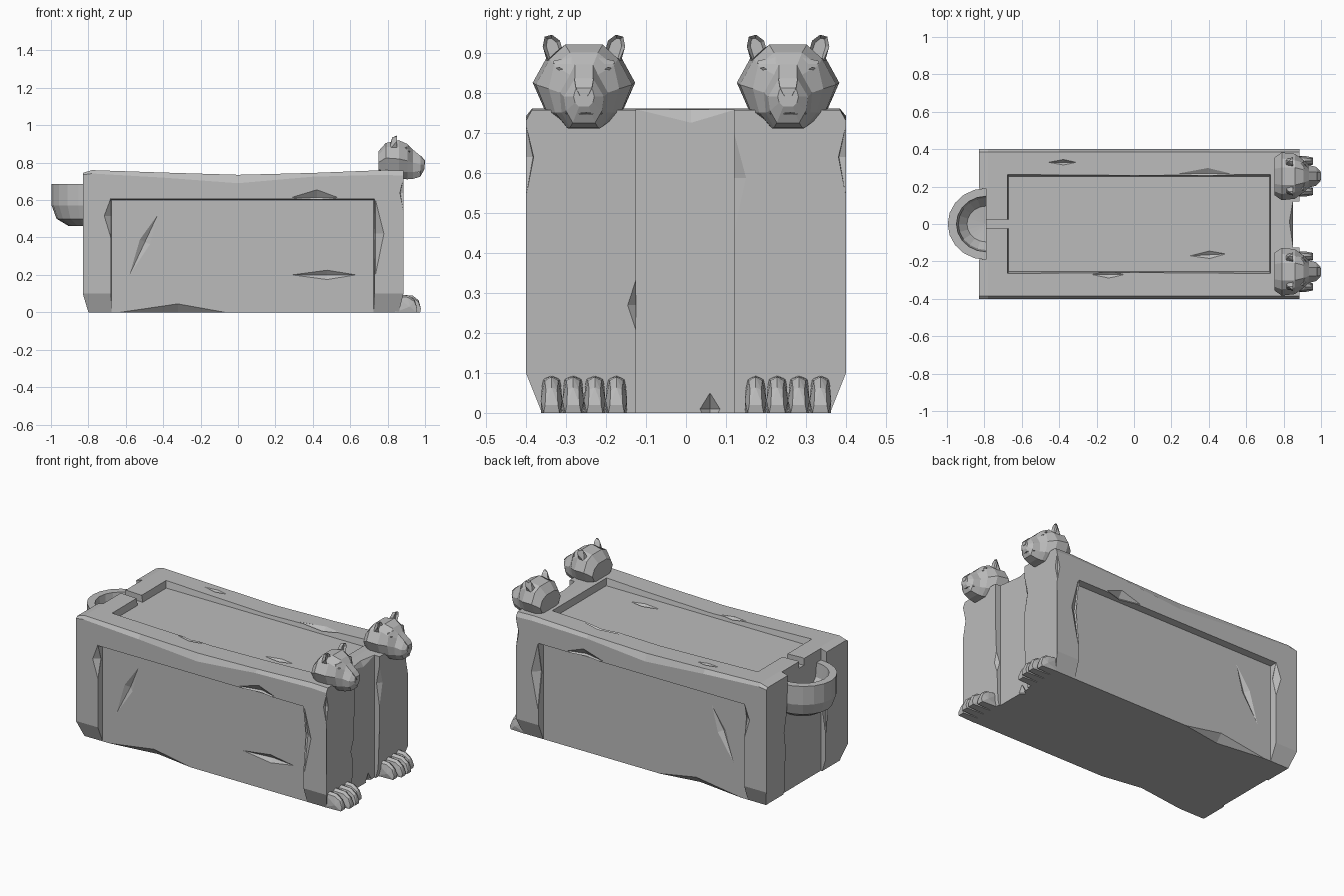
import bpy, bmesh
from math import pi
from mathutils import Vector, Matrix

cube = bpy.data.objects.get("Cube")
if cube:
    bpy.data.objects.remove(cube, do_unlink=True)

stone = bpy.data.materials.new("grey_stone")
stone.use_nodes = True
GREY = (0.5, 0.5, 0.5, 1)
stone.diffuse_color = GREY
stone.node_tree.nodes["Principled BSDF"].inputs["Base Color"].default_value = GREY


def finish(bm, name):
    """Turn a bmesh into a flat-shaded stone object."""
    bmesh.ops.recalc_face_normals(bm, faces=bm.faces[:])
    mesh = bpy.data.meshes.new(name)
    bm.to_mesh(mesh)
    bm.free()
    obj = bpy.data.objects.new(name, mesh)
    mesh.materials.append(stone)
    bpy.context.collection.objects.link(obj)
    return obj


def add_hull(bm, points):
    """Convex solid around points, with flat regions merged."""
    part = bmesh.new()
    for p in points:
        part.verts.new(p)
    bmesh.ops.convex_hull(part, input=part.verts[:])
    bmesh.ops.dissolve_limit(part, angle_limit=0.01, verts=part.verts[:], edges=part.edges[:])
    bmesh.ops.recalc_face_normals(part, faces=part.faces[:])
    temp = bpy.data.meshes.new("temp")
    part.to_mesh(temp)
    part.free()
    bm.from_mesh(temp)
    bpy.data.meshes.remove(temp)


def add_loft(bm, rings):
    """Skin closed rings of points and cap both ends."""
    loops = [[bm.verts.new(p) for p in ring] for ring in rings]
    for a, b in zip(loops, loops[1:]):
        for i in range(len(a)):
            j = (i + 1) % len(a)
            bm.faces.new((a[i], a[j], b[j], b[i]))
    bm.faces.new(loops[0])
    bm.faces.new(loops[-1])


def carve(target, points):
    """Subtract the hull of points from the target."""
    bm = bmesh.new()
    add_hull(bm, points)
    cutter = finish(bm, "cutter")
    cutter.hide_render = True
    mod = target.modifiers.new("carve", 'BOOLEAN')
    mod.operation = 'DIFFERENCE'
    mod.solver = 'EXACT'
    mod.object = cutter
    bpy.context.view_layer.objects.active = target
    bpy.ops.object.modifier_apply(modifier=mod.name)
    bpy.data.objects.remove(cutter, do_unlink=True)


def box(x0, x1, y0, y1, z0, z1):
    return [(x, y, z) for x in (x0, x1) for y in (y0, y1) for z in (z0, z1)]


def chip(target, start, end, normal, width, depth):
    """Spindle-shaped nick running from start to end."""
    a, b, n = Vector(start), Vector(end), Vector(normal).normalized()
    side = (b - a).cross(n).normalized() * width / 2
    mid = a.lerp(b, 0.55)
    carve(target, [a, b, mid + side, mid - side, mid - n * depth, mid + n * depth])


# Block with a sagging, worn top and tapered foot
bm = bmesh.new()
rings = []
for x, top, edge, foot in [(-.83, .745, .735, .03), (-.78, .76, .742, 0), (-.4, .747, .72, 0),
                           (0, .735, .69, 0), (.4, .745, .725, 0), (.78, .76, .735, 0),
                           (.885, .757, .73, -.025)]:
    half = [(.36, 0), (.4, .1), (.4, edge), (.385, top)]
    outline = half + [(-y, z) for y, z in reversed(half)]
    rings.append([(x + (foot if z == 0 else 0), y, z) for y, z in outline])
add_loft(bm, rings)
block = finish(bm, "stone_block")

# Recessed side panels
for s in (-1, 1):
    carve(block, box(-.675, .725, s * .36, s * .37, -.2, .6) + box(-.685, .735, s * .45, s * .46, -.2, .615))

# Recessed ends, top tray and drain channel
carve(block, box(.85, 1, -.125, .12, -.1, 1))
carve(block, box(-1, -.79, -.19, .19, -.1, 1))
carve(block, box(-.67, .725, -.255, .255, .715, .72) + box(-.685, .735, -.275, .275, .8, .82))
carve(block, box(-.9, -.6, -.025, .025, .715, .9))

# Nicks shared by both long sides
for s in (-1, 1):
    n = (0, s, 0)
    chip(block, (-.58, s * .36, .2), (-.43, s * .36, .52), n, .06, .02)
    chip(block, (.29, s * .4, .615), (.53, s * .4, .615), n, .08, .03)
    chip(block, (-.63, s * .36, 0), (-.07, s * .36, 0), n, .09, .04)
    chip(block, (-.68, s * .4, .4), (-.68, s * .4, .61), n, .07, .03)
    chip(block, (.735, s * .4, .2), (.735, s * .4, .6), n, .09, .035)
    chip(block, (.885, s * .4, .54), (.885, s * .4, .72), (1, s, 0), .06, .025)
chip(block, (.29, -.36, .2), (.63, -.36, .2), (0, -1, 0), .05, .02)

# Nicks in the top and ends
up, right = (0, 0, 1), (1, 0, 0)
chip(block, (-.46, .33, .75), (-.31, .33, .744), up, .03, .02)
chip(block, (.23, .27, .74), (.53, .27, .748), up, .06, .02)
chip(block, (.3, -.17, .715), (.49, -.16, .715), up, .04, .015)
chip(block, (-.24, -.27, .74), (-.05, -.27, .737), up, .04, .015)
chip(block, (.85, -.13, .76), (.85, .13, .76), right, .07, .02)
chip(block, (.885, -.125, .17), (.885, -.125, .35), right, .06, .03)
chip(block, (.885, .12, .45), (.885, .12, .7), right, .06, .02)
chip(block, (.85, .06, -.04), (.85, .06, .05), right, .05, .03)
for s in (-1, 1):
    chip(block, (-.83, s * .19, .2), (-.83, s * .19, .55), (-1, 0, 0), .06, .03)

# Half-round basin on the end
bm = bmesh.new()
profile = [(0, .46), (.11, .46), (.175, .5), (.2, .57), (.2, .685),
           (.155, .685), (.145, .6), (.1, .55), (0, .54)]
verts = [bm.verts.new((0, r, z)) for r, z in profile]
edges = [bm.edges.new(pair) for pair in zip(verts, verts[1:])]
bmesh.ops.spin(bm, geom=verts + edges, cent=(0, 0, 0), axis=(0, 0, 1), angle=pi, steps=10)
bmesh.ops.remove_doubles(bm, verts=bm.verts[:], dist=0.0005)
bmesh.ops.transform(bm, matrix=Matrix.Translation((-.79, 0, 0)) @ Matrix.Diagonal((1.03, .96, 1, 1)),
                    verts=bm.verts[:])
finish(bm, "basin")

# Head cross-sections from nape to nose: half widths and heights
SECTIONS = [
    (.75, [(.04, .86), (.08, .84), (.1, .8), (.08, .765), (.04, .75)]),
    (.79, [(.047, .905), (.095, .885), (.128, .825), (.095, .75), (.045, .73)]),
    (.86, [(.047, .92), (.085, .885), (.12, .82), (.092, .75), (.045, .715)]),
    (.905, [(.035, .9), (.075, .868), (.088, .81), (.072, .75), (.04, .711)]),
    (.935, [(.023, .87), (.035, .845), (.06, .8), (.056, .75), (.035, .713)]),
    (.975, [(.022, .837), (.032, .82), (.05, .79), (.045, .755), (.028, .725)]),
    (.997, [(.016, .815), (.022, .805), (.026, .79), (.022, .775), (.012, .765)]),
]
EAR = [(.053, .905), (.06, .93), (.08, .945), (.098, .94), (.103, .915), (.086, .875)]

for label, cy in (("right", -.255), ("left", .255)):
    bm = bmesh.new()
    add_loft(bm, [[(x, cy + y, z) for y, z in half] + [(x, cy - y, z) for y, z in reversed(half)]
                  for x, half in SECTIONS])
    head = finish(bm, label + "_beast_head")

    # Mouth and eye sockets
    chip(head, (.965, cy - .055, .748), (.965, cy + .055, .748), right, .014, .035)
    for s in (-1, 1):
        chip(head, (.925, cy + s * .032, .853), (.893, cy + s * .08, .862), (1, s * .5, .3), .022, .012)

    # Cupped ears
    bm = bmesh.new()
    for s in (-1, 1):
        front = [(.85, cy + s * y, z) for y, z in EAR]
        back = [(.81, cy + s * .06, .89), (.81, cy + s * .09, .87), (.825, cy + s * .08, .935)]
        add_hull(bm, front + back)
    cups = [f for f in bm.faces if f.normal.x > .95]
    bmesh.ops.inset_individual(bm, faces=cups, thickness=.009, depth=-.012)
    finish(bm, label + "_ears")

    # Brow ridges and nose pad
    bm = bmesh.new()
    for s in (-1, 1):
        add_hull(bm, [(x, cy + s * y, z) for x, y, z in
                      [(.93, .02, .872), (.915, .03, .89), (.9, .075, .88),
                       (.905, .078, .872), (.87, .05, .88)]])
    add_hull(bm, [(x, cy + s * y, z) for s in (-1, 1) for x, y, z in
                  [(1, .02, .812), (.98, .024, .835), (1, .008, .79), (.96, .02, .8)]])
    finish(bm, label + "_brow_and_nose")

    # Four-toed paw
    bm = bmesh.new()
    for i in range(4):
        y = cy + (i - 1.5) * .054
        reach = .978 - (.02 if i in (0, 3) else 0)
        toe = []
        for s in (-1, 1):
            toe += [(.84, y + s * .026, 0), (.84, y + s * .022, .085), (reach - .05, y + s * .017, .08),
                    (reach - .015, y + s * .014, .058), (reach, y + s * .016, .02),
                    (reach - .004, y + s * .02, 0), (reach - .04, y + s * .027, .03)]
        add_hull(bm, toe + [(.86, y, .093), (reach - .045, y, .09), (reach - .012, y, .064)])
    finish(bm, label + "_paw")
